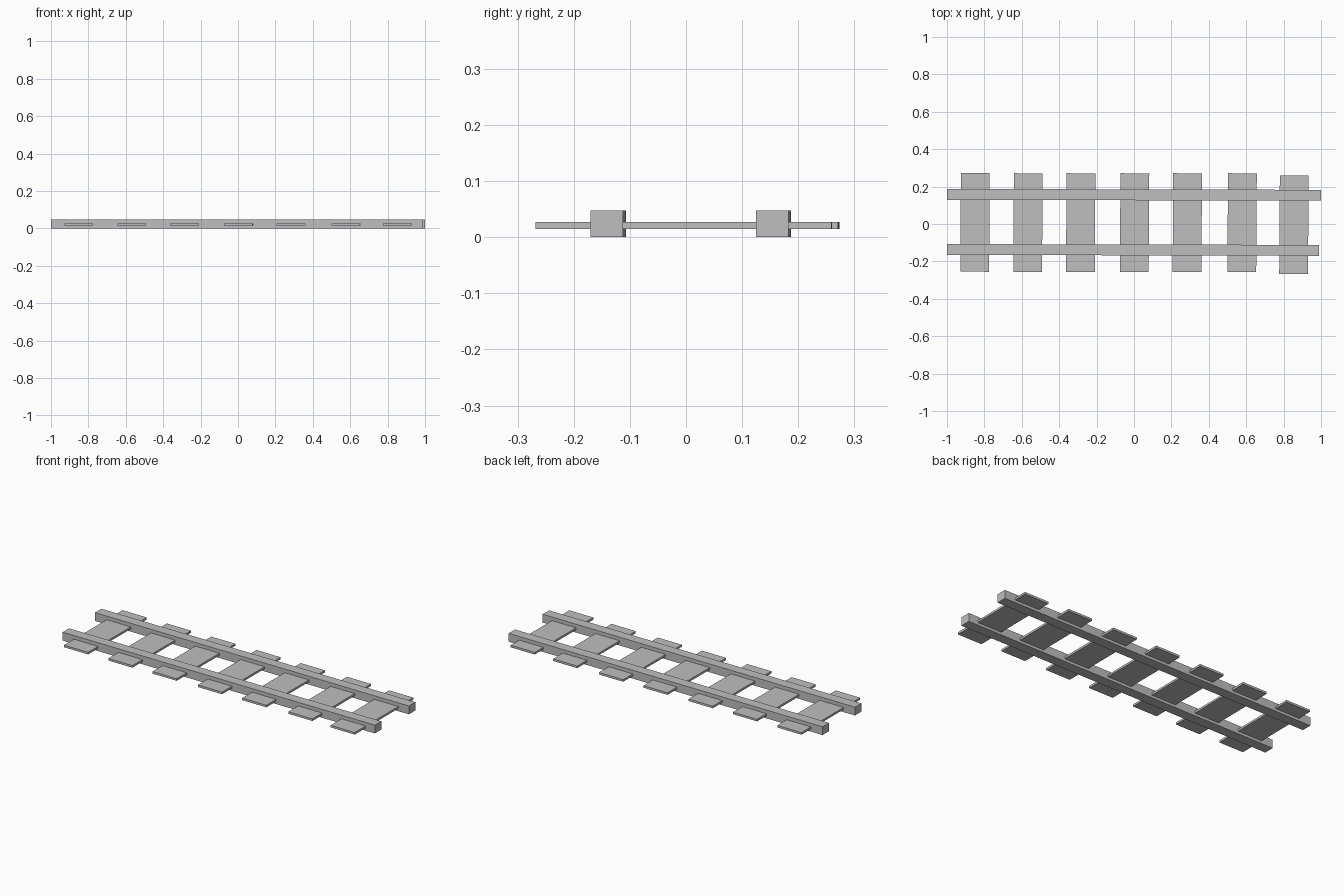
import bpy

if "Cube" in bpy.data.objects:
    bpy.data.objects.remove(bpy.data.objects["Cube"])

# One neutral grey for the whole track
grey = bpy.data.materials.new("neutral_grey")
grey.diffuse_color = (0.52, 0.52, 0.52, 1)
grey.use_nodes = True
grey.node_tree.nodes["Principled BSDF"].inputs["Base Color"].default_value = grey.diffuse_color


def box(name, x, y, z, turn=0.0):
    """Box from (min, max) ranges, turned slightly about its own centre."""
    ranges = (x, y, z)
    bpy.ops.mesh.primitive_cube_add(
        size=1, location=[(a + b) / 2 for a, b in ranges], rotation=(0, 0, turn))
    part = bpy.context.object
    part.name = name
    part.scale = [b - a for a, b in ranges]
    part.data.materials.append(grey)


# Two long rails, very slightly askew
box("front_rail", (-1.0, 0.99), (-0.1675, -0.1095), (0, 0.048), -0.0025)
box("back_rail", (-1.0, 1.0), (0.127, 0.185), (0, 0.048), -0.0025)

# Seven flat sleepers running through the rails; the last sits a little forward
for i, cx in enumerate((-0.85, -0.567, -0.285, 0.003, 0.285, 0.578, 0.855)):
    shift = {0: 0.002, 6: -0.011}.get(i, 0)
    box(f"sleeper_{i + 1}", (cx - 0.077, cx + 0.077),
        (-0.257 + shift, 0.271 + shift), (0.015, 0.027), -0.006)
